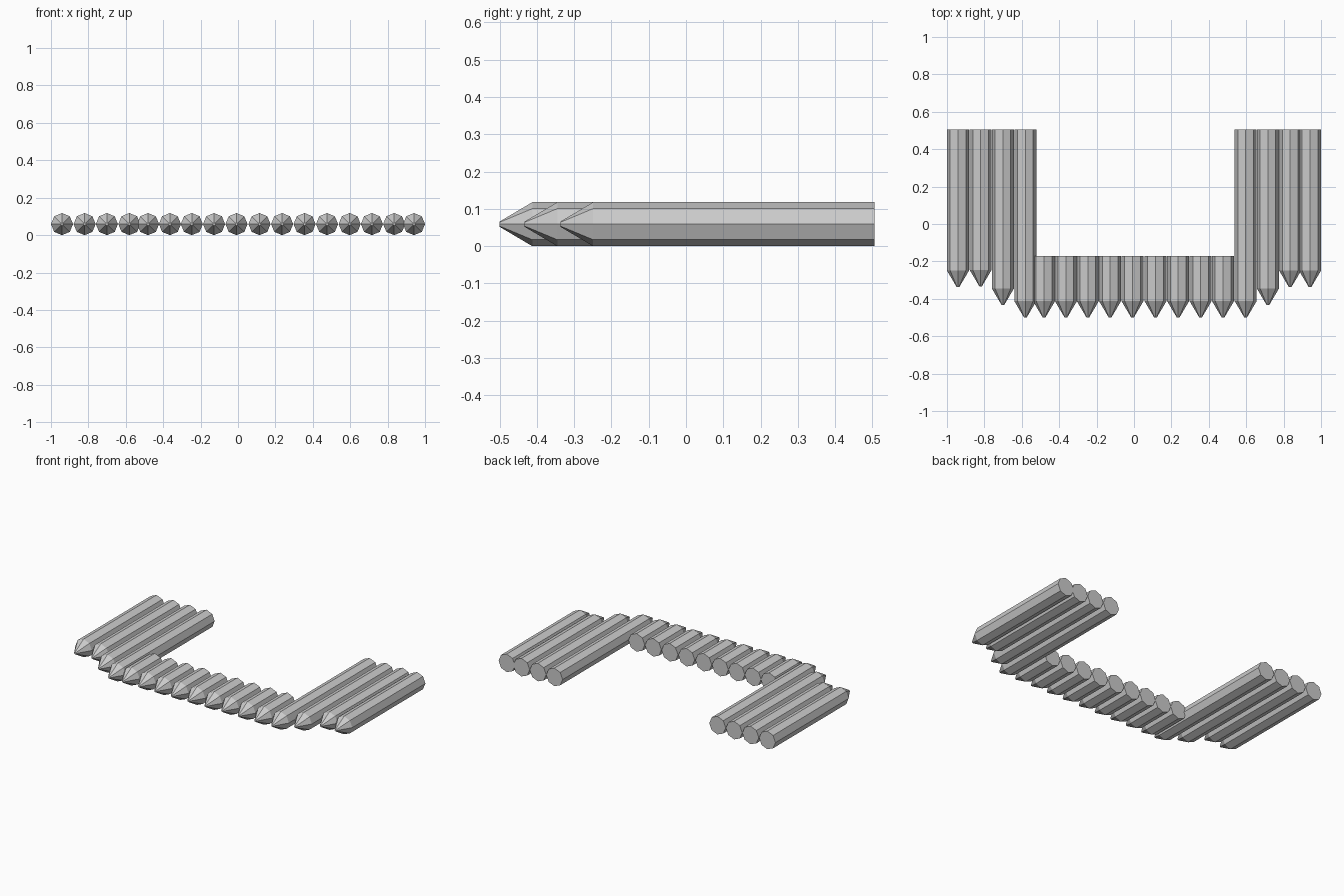
import bpy, bmesh, math

if "Cube" in bpy.data.objects:
    bpy.data.objects.remove(bpy.data.objects["Cube"])

R, TIP_R, TIP_LEN, BACK = 0.059, 0.007, 0.088, 0.505


def stake(name, x, tip, back):
    """Eight-sided log lying along y, sharpened to a blunt point at the front."""
    bm = bmesh.new()
    rings = []
    for y, r in ((tip, TIP_R), (tip + TIP_LEN, R), (back, R)):
        rings.append([bm.verts.new((x + r * math.cos(i * math.pi / 4), y,
                                    R + r * math.sin(i * math.pi / 4)))
                      for i in range(8)])
    for a, b in zip(rings, rings[1:]):
        for i in range(8):
            j = (i + 1) % 8
            bm.faces.new((a[i], a[j], b[j], b[i]))
    bm.faces.new(rings[0])
    bm.faces.new(rings[-1])
    bmesh.ops.recalc_face_normals(bm, faces=bm.faces)
    mesh = bpy.data.meshes.new(name)
    bm.to_mesh(mesh)
    bm.free()
    obj = bpy.data.objects.new(name, mesh)
    bpy.context.collection.objects.link(obj)


# Long stakes on the left and right wings
left = ((-0.941, -0.337), (-0.82, -0.333), (-0.701, -0.433), (-0.581, -0.5))
right = ((0.597, -0.5), (0.716, -0.433), (0.835, -0.337), (0.941, -0.337))
for side, wing in (("left", left), ("right", right)):
    for n, (x, tip) in enumerate(wing, 1):
        stake(f"{side}_long_stake_{n}", x, tip, BACK)

# Short stakes across the middle
for n, x in enumerate((-0.481, -0.364, -0.247, -0.128, -0.008,
                       0.115, 0.236, 0.356, 0.476), 1):
    stake(f"short_stake_{n}", x, -0.5, -0.17)
